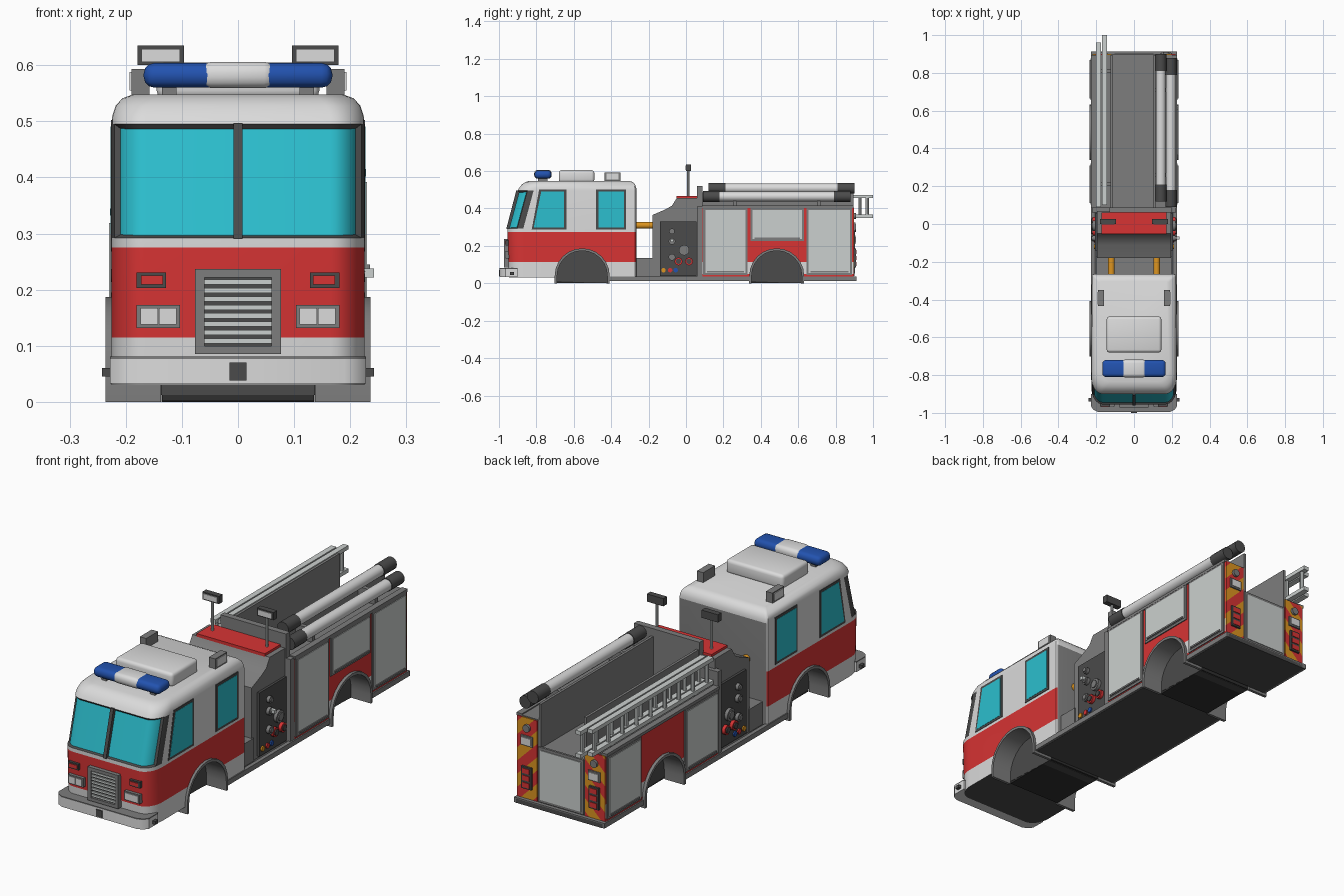
import bpy, bmesh, math
from mathutils import Vector

if "Cube" in bpy.data.objects:
    bpy.data.objects.remove(bpy.data.objects["Cube"])

def material(name, r, g, b):
    m = bpy.data.materials.new(name)
    m.diffuse_color = (r, g, b, 1)
    m.use_nodes = True
    m.node_tree.nodes["Principled BSDF"].inputs["Base Color"].default_value = m.diffuse_color
    return m

DARK = material("dark_grey", .07, .07, .07)
GREY = material("mid_grey", .205, .205, .205)
WHITE = material("white_paint", .71, .71, .71)
RED = material("red_paint", .68, .034, .034)
GLASS = material("teal_glass", .025, .52, .62)
SILVER = material("silver", .6, .63, .62)
BLUE = material("blue_lens", .016, .085, .43)
ORANGE = material("orange", .72, .3, .015)
BLACK = material("black_underside", .028, .028, .028)

def finish(name, bm, *mats):
    bmesh.ops.recalc_face_normals(bm, faces=bm.faces)
    me = bpy.data.meshes.new(name)
    bm.to_mesh(me)
    bm.free()
    for m in mats:
        me.materials.append(m)
    o = bpy.data.objects.new(name, me)
    bpy.context.collection.objects.link(o)
    return o

def box_bm(x0, x1, y0, y1, z0, z1):
    bm = bmesh.new()
    bmesh.ops.create_cube(bm, size=1)
    for v in bm.verts:
        v.co = ((x0 + x1) / 2 + v.co.x * (x1 - x0), (y0 + y1) / 2 + v.co.y * (y1 - y0),
                (z0 + z1) / 2 + v.co.z * (z1 - z0))
    return bm

def box(name, x0, x1, y0, y1, z0, z1, mat, bevel=0):
    bm = box_bm(x0, x1, y0, y1, z0, z1)
    if bevel:
        bmesh.ops.bevel(bm, geom=bm.edges[:], offset=bevel, segments=3, profile=.5, affect='EDGES')
    return finish(name, bm, mat)

def sbox(name, s, x0, x1, *rest):
    return box(name, min(s * x0, s * x1), max(s * x0, s * x1), *rest)

def prism_bm(pts, axis, a, b):
    place = {'x': lambda p, t: (t, p[0], p[1]), 'y': lambda p, t: (p[0], t, p[1]),
             'z': lambda p, t: (p[0], p[1], t)}[axis]
    bm = bmesh.new()
    A, B = [[bm.verts.new(place(p, t)) for p in pts] for t in (a, b)]
    bm.faces.new(A)
    bm.faces.new(B)
    n = len(pts)
    for i in range(n):
        j = (i + 1) % n
        bm.faces.new((A[i], A[j], B[j], B[i]))
    return bm

def prism(name, pts, axis, a, b, mat):
    return finish(name, prism_bm(pts, axis, a, b), mat)

def cyl(name, p, q, r, mat, seg=16):
    p, q = Vector(p), Vector(q)
    bm = bmesh.new()
    bmesh.ops.create_cone(bm, cap_ends=True, segments=seg, radius1=r, radius2=r, depth=(q - p).length)
    rot = (q - p).to_track_quat('Z', 'Y')
    for v in bm.verts:
        v.co = rot @ v.co + (p + q) / 2
    return finish(name, bm, mat)

def slice_bm(bm, co, no):
    bmesh.ops.bisect_plane(bm, geom=bm.verts[:] + bm.edges[:] + bm.faces[:], plane_co=co, plane_no=no)

def cut_arches(o, y):
    for s in (-1, 1):
        c = cyl("arch_cutter", (s * .135, y, .0403), (s * .3, y, .0403), .1353, DARK, 26)
        c.hide_render = True
        m = o.modifiers.new("arch", 'BOOLEAN')
        m.operation, m.object, m.solver = 'DIFFERENCE', c, 'EXACT'
        bpy.context.view_layer.objects.active = o
        bpy.ops.object.modifier_apply(modifier=m.name)
        bpy.data.objects.remove(c)
        # arch liner with outer trim
        arc = [math.pi * i / 12 for i in range(13)]
        pts = [(y + .147, 0)] + [(y + .147 * math.cos(t), .04 + .147 * math.sin(t)) for t in arc]
        pts += [(y - .147, 0), (y - .134, 0)]
        pts += [(y + .134 * math.cos(t), .04 + .134 * math.sin(t)) for t in reversed(arc)] + [(y + .134, 0)]
        prism("arch_liner", pts, 'x', s * .137, s * .236, GREY)
    prism("wheel_well_wall", [(y + .135 * math.cos(t), .04 + .135 * math.sin(t)) for t in arc]
          + [(y - .135, .012), (y + .135, 0)], 'x', -.136, .136, DARK)

# cab: stacked rounded outlines (height, front y, inset), lower and upper half
def cab_half(rings, caps):
    bm = bmesh.new()
    loops = []
    for z, f, d in rings:
        half = []
        for i in range(9):
            t = math.pi / 2 * i / 8
            half.append((.165 - d + .06 * math.sin(t), f + .085 * (1 - math.cos(t))))
        for i in range(1, 4):
            t = math.pi / 2 * i / 3
            half.append((.21 - d + .015 * math.cos(t), -.28 - d + .015 * math.sin(t)))
        outline = half + [(-x, y) for x, y in reversed(half)]
        loops.append([bm.verts.new((x, y, z)) for x, y in outline])
    for A, B in zip(loops, loops[1:]):
        for i in range(len(A)):
            j = (i + 1) % len(A)
            bm.faces.new((A[i], A[j], B[j], B[i]))
    for k in caps:
        bm.faces.new(loops[k])
    bmesh.ops.recalc_face_normals(bm, faces=bm.faces)
    glass = []
    for f in bm.faces:
        c = f.calc_center_median()
        f.material_index = 2 if .115 < c.z < .275 else 1
        if f.normal.y > .9 and c.z < .5:
            f.material_index = 4
        if f.normal.z < -.9:
            f.material_index = 0
        if .3 < c.z < .49 and c.y < -.78:
            f.material_index = 0
            if abs(c.x) < .2215:
                f.material_index = 3
                glass.append(f)
    if glass:
        rim = bmesh.ops.inset_region(bm, faces=glass, thickness=.007, depth=-.009, use_even_offset=True)
        for f in rim['faces']:
            f.material_index = 0
    return bm

MATS = (DARK, WHITE, RED, GLASS, GREY)
low = [(.03, -.945, 0), (.115, -.95, 0), (.275, -.955, 0), (.285, -.955, 0)]
high = [(.285, -.955, 0), (.292, -.955, 0), (.495, -.9, 0), (.51, -.892, .001), (.528, -.878, .007),
        (.541, -.86, .019), (.548, -.835, .038)]
cab = finish("cab_lower", cab_half(low, (0, -1)), *MATS)
cut_arches(cab, -.555)
finish("cab_upper", cab_half(high, (-1,)), *MATS)
prism("windshield_divider", [(-.961, .29), (-.907, .497), (-.885, .497), (-.94, .29)], 'x', -.008, .008, DARK)

# side windows as thin plates
for s in (-1, 1):
    for bl, br, tl, tr in ((-.825, -.64, -.785, -.64), (-.48, -.32, -.48, -.32)):
        for nm, e, x, m in (("window_frame", 0, .2265, DARK), ("side_window", .011, .2275, GLASS)):
            prism(nm, [(bl + e, .288 + e), (br - e, .288 + e), (tr - e, .502 - e), (tl + e, .502 - e)],
                  'x', s * .222, s * x, m)

# front bumper, grille and lamps
bump = [(.228, -.9), (.228, -.965), (.215, -.983), (.19, -.996), (-.19, -.996), (-.215, -.983), (-.228, -.965), (-.228, -.9)]
prism("bumper", bump, 'z', .033, .076, WHITE)
prism("bumper_tread", bump, 'z', .076, .081, GREY)
box("tow_hook", -.015, .015, -1, -.98, .038, .07, DARK)
box("grille_back", -.07, .07, -.962, -.94, .09, .23, DARK)
for s in (-1, 1):
    sbox("grille_side", s, .06, .077, -.972, -.94, .085, .237, GREY)
    box("grille_edge", -.077, .077, -.972, -.94, *((.085, .1) if s < 0 else (.222, .237)), GREY)
    sbox("headlight_frame", s, .103, .181, -.966, -.92, .132, .173, GREY)
    for x in (.11, .143):
        sbox("headlight", s, x, x + .031, -.969, -.92, .138, .167, WHITE)
    sbox("indicator_frame", s, .128, .181, -.965, -.92, .203, .231, DARK)
    sbox("indicator", s, .134, .173, -.968, -.92, .209, .225, RED)
    sbox("marker_light", s, .226, .242, -.94, -.92, .045, .06, DARK)
for i in range(8):
    z = .104 + i * .015
    box("grille_slat", -.06, .06, -.968, -.95, z, z + .009, SILVER)

# roof equipment
box("lightbar_lens", -.168, .168, -.81, -.72, .56, .604, BLUE, .019)
box("lightbar_centre", -.066, .066, -.812, -.718, .559, .606, WHITE, .019)
box("roof_unit", -.145, .145, -.68, -.49, .54, .605, WHITE, .015)
for s in (-1, 1):
    sbox("lightbar_foot", s, .11, .135, -.79, -.74, .54, .565, GREY)
    sbox("roof_lamp", s, .158, .19, -.435, -.35, .54, .593, GREY)
    sbox("roof_lamp_lens", s, .188, .193, -.425, -.36, .555, .588, WHITE)

# chassis
for a, b in ((-.69, -.41), (.345, .625)):
    box("axle_pan", -.135, .135, a, b, 0.002, .035, BLACK)
for a, b in ((-.408, .338), (.632, .912)):
    box("floor_pan", -.218, .218, a, b, .012, .031, DARK)
    for s in (-1, 1):
        sbox("sill", s, .21, .228, a, b, .013, .036, GREY)
box("rear_step", -.228, .228, .88, .912, .013, .036, GREY)
box("chassis_gap_cover", -.2, .2, -.275, -.17, .03, .135, GREY)
for s in (-1, 1):
    cyl("orange_pipe", (s * .12, -.28, .31), (s * .12, -.17, .31), .018, ORANGE)

# pump house
prism("pump_house", [(-.18, .03), (-.18, .365), (-.11, .395), (-.075, .415), (-.05, .455), (.07, .455), (.07, .03)],
      'x', -.195, .195, GREY)
box("pump_top", -.172, .172, -.052, .062, .452, .466, RED)
box("bulkhead_lower", -.222, .222, .06, .088, .03, .41, GREY)
box("bulkhead_upper", -.13, .2, .06, .088, .4, .52, GREY)
valves = [(-.075, .278, .015, GREY), (-.075, .225, .018, GREY), (-.075, .14, .018, GREY), (-.01, .177, .028, GREY),
          (-.04, .117, .021, RED), (.016, .117, .021, RED), (-.12, .07, .012, ORANGE), (-.085, .07, .012, RED),
          (-.055, .07, .012, BLUE)]
for s in (-1, 1):
    sbox("pump_panel", s, .19, .206, -.14, .055, .04, .33, DARK)
    for y, z, r, m in valves:
        big = r > .014
        cyl("valve", (s * .2, y, z), (s * (.221 if big else .212), y, z), r, m, 14)
        if big:
            cyl("valve_cap", (s * .21, y, z), (s * .226, y, z), r * .65, DARK if m == RED else GREY, 12)
    # floodlights on masts
    cyl("floodlight_mast", (s * .137, .012, .46), (s * .137, .012, .61), .006, SILVER, 10)
    sbox("floodlight", s, .096, .179, 0, .026, .6, .635, DARK)
    sbox("floodlight_lens", s, .103, .172, -.003, .01, .606, .629, WHITE)
box("outlet_valve", .22, .242, -.083, -.067, .222, .238, SILVER)

# rear body with open hose bed
bm = prism_bm([(-.222, .03), (-.222, .34), (-.125, .34), (-.125, .485), (-.113, .485), (-.113, .285), (.103, .285),
               (.103, .485), (.115, .485), (.115, .41), (.222, .41), (.222, .03)], 'y', .085, .895)
for z in (.05, .115):
    slice_bm(bm, (0, 0, z), (0, 0, 1))
bmesh.ops.recalc_face_normals(bm, faces=bm.faces)
for f in bm.faces:
    c = f.calc_center_median()
    f.material_index = 1
    if abs(c.x) > .21:
        f.material_index = 3 if .05 < c.z < .115 else 2
    if f.normal.z < -.9:
        f.material_index = 0
cut_arches(finish("rear_body", bm, DARK, GREY, RED, WHITE), .485)

# roll-up doors with frames
def door(s, a, b, z0, z1):
    sbox("door_frame", s, .22, .227, a, b, z0, z1, GREY)
    sbox("roll_door", s, .22, .23, a + .011, b - .011, z0 + .011, z1 - .011, SILVER)
    sbox("door_handle", s, .22, .235, a + .02, b - .02, z0 + .012, z0 + .02, GREY)

for a, b, z0, z1 in ((.092, .33, .045, .403), (.345, .63, .225, .403), (.645, .888, .045, .403)):
    door(1, a, b, z0, z1)
for a, b in ((.092, .33), (.645, .888)):
    door(-1, a, b, .045, .33)
for s, z in ((1, .402), (-1, .332)):
    sbox("body_top_rail", s, .2, .228, .085, .895, z, z + .013, GREY)

# rear: striped panels, lamps and door
for s, top in ((1, .405), (-1, .335)):
    bm = box_bm(*sorted((s * .12, s * .221)), .89, .899, .038, top)
    for k in range(1, 12):
        slice_bm(bm, (0, 0, k * .06), (s, 0, 1))
    for f in bm.faces:
        c = f.calc_center_median()
        f.material_index = math.floor((s * c.x + c.z) / .06) % 2
    finish("striped_panel", bm, RED, ORANGE)
    sbox("rear_lamp_frame", s, .14, .2, .89, .906, top - .125, top - .08, GREY)
    sbox("rear_lamp", s, .147, .193, .89, .91, top - .118, top - .087, WHITE)
    sbox("tail_light_frame", s, .145, .195, .89, .908, .085, .185, DARK)
    for z in (.092, .124, .156):
        sbox("tail_light", s, .152, .188, .89, .911, z, z + .022, RED)
    cyl("rear_round_light", (s * .17, .89, top - .045), (s * .17, .91, top - .045), .017, GREY)
box("rear_door_frame", -.115, .115, .89, .9, .04, .29, GREY)
box("rear_door", -.102, .102, .89, .903, .052, .277, SILVER)

# suction hoses on the right
for x, z, a, b in ((.142, .508, .12, .9), (.195, .464, .09, .88)):
    cyl("hose_tube", (x, a + .03, z), (x, b - .03, z), .026, WHITE, 20)
    for p, q in ((a, a + .09), (b - .09, b)):
        cyl("hose_coupling", (x, p, z), (x, q, z), .029, DARK, 12)
for y in (.25, .7):
    box("hose_bracket", .115, .2, y, y + .02, .41, .47, GREY)

# nested ladders on the left
for x, a, b, n in ((-.189, .09, .96, 9), (-.157, .1, 1, 9)):
    for z in (.35, .455):
        box("ladder_rail", x - .013, x + .013, a, b, z, z + .018, SILVER)
    for i in range(n):
        y = a + .03 + (b - a - .06) * i / (n - 1)
        cyl("ladder_rung", (x, y, .36), (x, y, .465), .009, SILVER, 8)
for y in (.2, .8):
    box("ladder_bracket", -.2, -.12, y, y + .02, .34, .354, GREY)

# smooth the rounded parts, keep hard edges sharp
bpy.ops.object.select_all(action='SELECT')
bpy.context.view_layer.objects.active = cab
bpy.ops.object.shade_smooth_by_angle(angle=math.radians(35))
